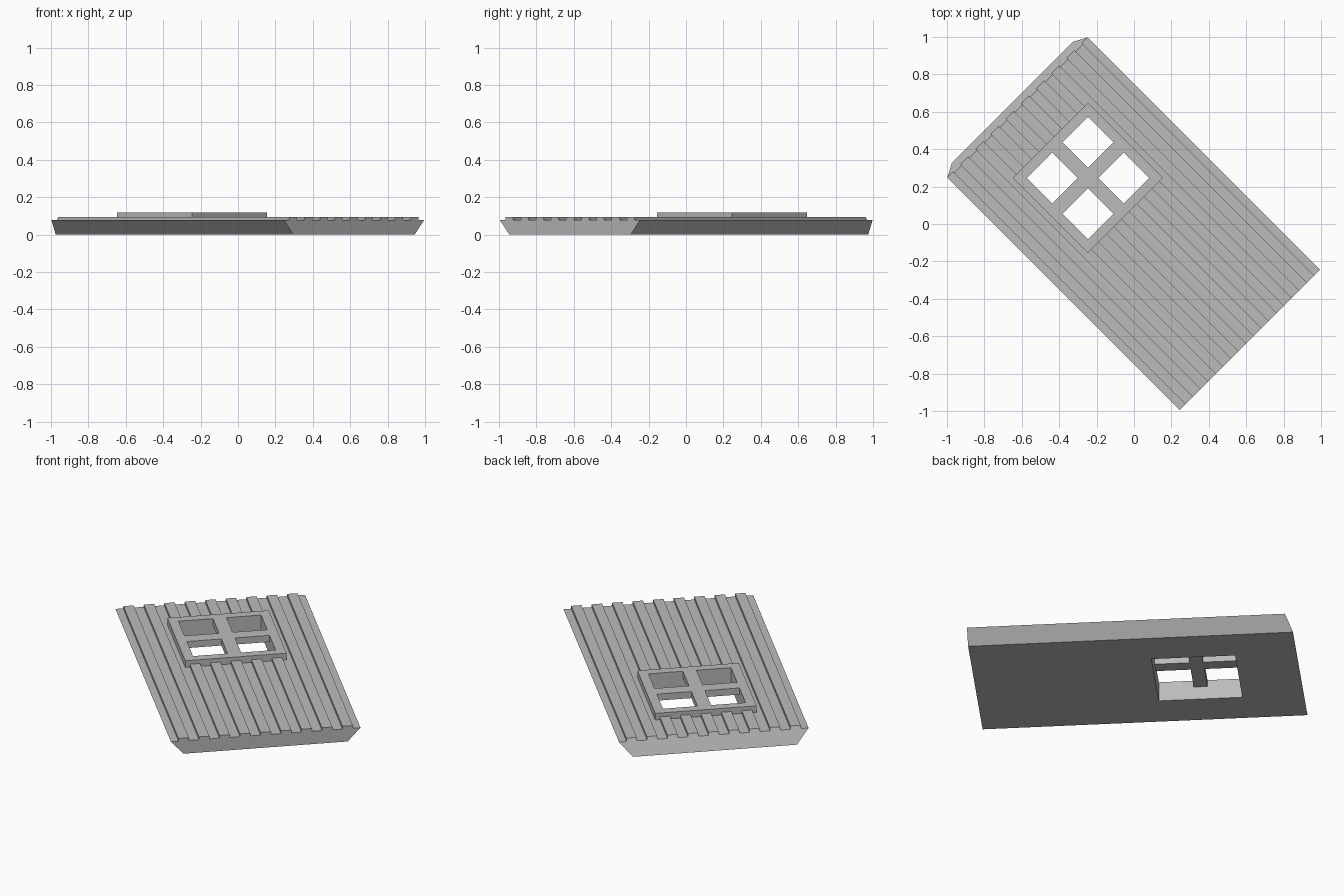
import bpy, bmesh, math
from mathutils import Matrix

cube = bpy.data.objects.get("Cube")
if cube:
    bpy.data.objects.remove(cube, do_unlink=True)

# Panel axes: u runs along the boards, v across them; the whole panel is turned 45 degrees
TURN = Matrix.Rotation(-math.pi / 4, 4, 'Z')
Z_DECK, Z_BOARD, Z_FRAME = 0.078, 0.095, 0.118
U_LOW, U_HIGH = -0.881, 0.877
WIN_U, WIN_HALF, FRAME_HALF, BAR_HALF = -0.348, 0.231, 0.2836, 0.038


def material(name, value):
    mat = bpy.data.materials.new(name)
    mat.use_nodes = True
    color = (value, value, value, 1)
    mat.diffuse_color = color
    mat.node_tree.nodes["Principled BSDF"].inputs["Base Color"].default_value = color
    return mat


grey = material("plain grey", 0.5)


def finish(name, bm):
    bmesh.ops.recalc_face_normals(bm, faces=bm.faces)
    bm.transform(TURN)
    mesh = bpy.data.meshes.new(name)
    bm.to_mesh(mesh)
    bm.free()
    mesh.materials.append(grey)
    obj = bpy.data.objects.new(name, mesh)
    bpy.context.collection.objects.link(obj)
    return obj


def rect(bm, u0, u1, v, z, vc=0):
    """Four corners of a rectangle at height z."""
    return [bm.verts.new((u, vc + s, z)) for u, s in ((u0, -v), (u1, -v), (u1, v), (u0, v))]


def bridge(bm, a, b):
    for i in range(4):
        j = (i + 1) % 4
        bm.faces.new((a[i], a[j], b[j], b[i]))


# Bevelled panel with a square window opening
bm = bmesh.new()
w0, w1 = WIN_U - WIN_HALF, WIN_U + WIN_HALF
rings = [rect(bm, -0.919, U_HIGH, 0.459, 0),
         rect(bm, U_LOW, U_HIGH, 0.53, Z_DECK),
         rect(bm, w0, w1, WIN_HALF, Z_DECK),
         rect(bm, w0, w1, WIN_HALF, 0)]
for k in range(4):
    bridge(bm, rings[k], rings[(k + 1) % 4])
finish("wall_panel", bm)

# Raised boards, interrupted where the window frame sits
bm = bmesh.new()
BOARD = 0.0573


def board(u0, u1, top_u0, vc):
    low = rect(bm, u0, u1, BOARD / 2, Z_DECK, vc)
    top = rect(bm, top_u0, u1, BOARD / 2, Z_BOARD, vc)
    bridge(bm, low, top)
    bm.faces.new(low)
    bm.faces.new(top)


for i in range(-4, 5):
    v = i * 2 * BOARD
    if abs(i) <= 2:
        f0, f1 = WIN_U - FRAME_HALF, WIN_U + FRAME_HALF
        board(U_LOW, f0, U_LOW + 0.008, v)
        board(f1, U_HIGH, f1, v)
    else:
        board(U_LOW, U_HIGH, U_LOW + 0.008, v)
finish("raised_boards", bm)

# Window frame with crossing bars: a grid with four cells left open
bm = bmesh.new()
cuts = [-FRAME_HALF, -WIN_HALF, -BAR_HALF, BAR_HALF, WIN_HALF, FRAME_HALF]
grid = [[bm.verts.new((WIN_U + a, b, Z_DECK)) for b in cuts] for a in cuts]
for i in range(5):
    for j in range(5):
        if not (i in (1, 3) and j in (1, 3)):
            bm.faces.new((grid[i][j], grid[i + 1][j], grid[i + 1][j + 1], grid[i][j + 1]))
solid = bmesh.ops.extrude_face_region(bm, geom=bm.faces[:], use_keep_orig=True)
bmesh.ops.translate(bm, vec=(0, 0, Z_FRAME - Z_DECK),
                    verts=[e for e in solid["geom"] if isinstance(e, bmesh.types.BMVert)])
finish("window_frame", bm)
